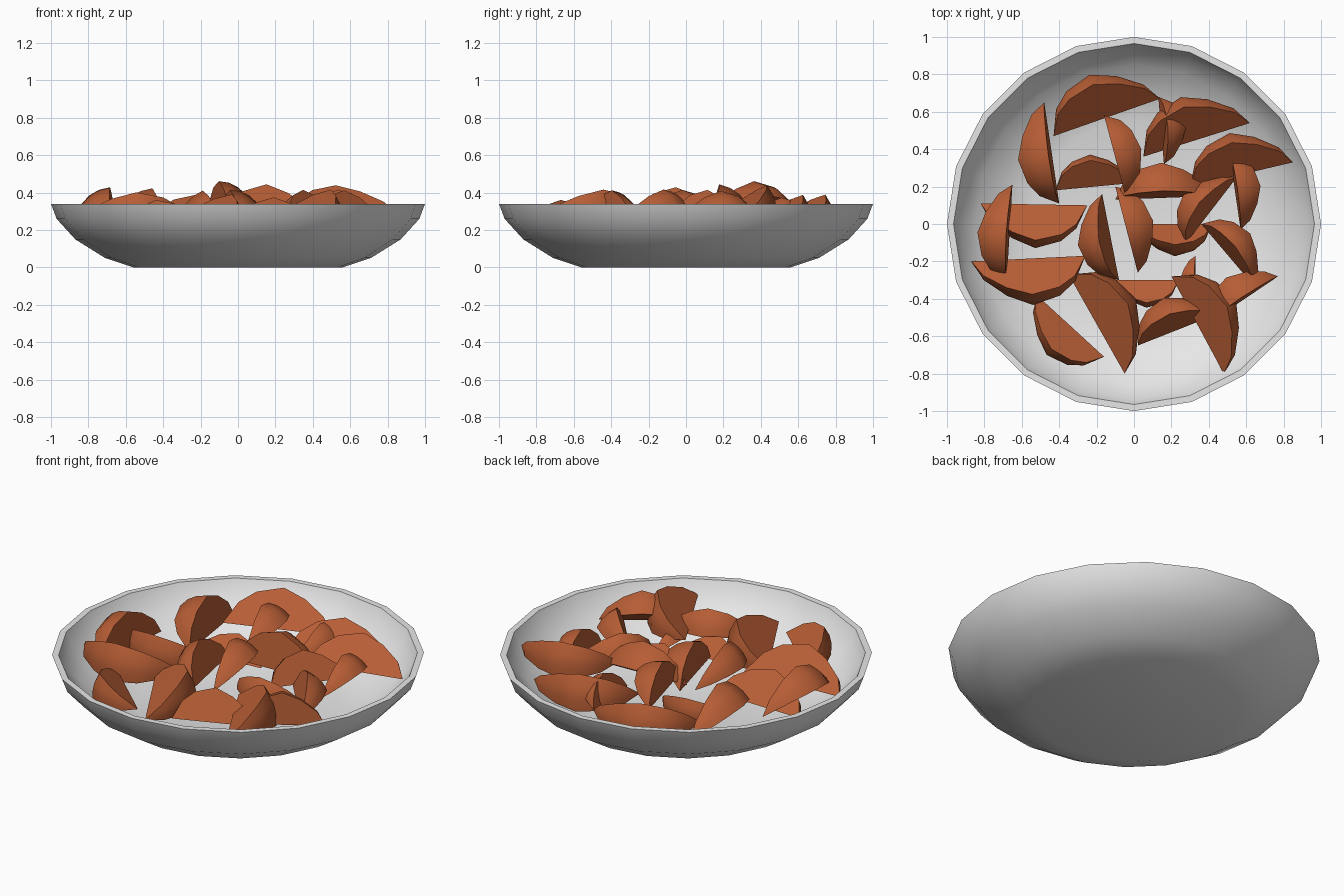
import bpy, bmesh, math
from mathutils import Vector

if "Cube" in bpy.data.objects:
    bpy.data.objects.remove(bpy.data.objects["Cube"])


def material(name, rgb):
    m = bpy.data.materials.new(name)
    m.diffuse_color = (*rgb, 1)
    m.use_nodes = True
    m.node_tree.nodes["Principled BSDF"].inputs["Base Color"].default_value = m.diffuse_color
    return m


WHITE = material("white_china", (0.8, 0.8, 0.8))
BROWN = material("roasted_brown", (0.47, 0.11, 0.035))


def finish(bm, name, mat, angle):
    bmesh.ops.remove_doubles(bm, verts=bm.verts, dist=1e-5)
    bmesh.ops.recalc_face_normals(bm, faces=bm.faces)
    me = bpy.data.meshes.new(name)
    bm.to_mesh(me)
    bm.free()
    ob = bpy.data.objects.new(name, me)
    bpy.context.collection.objects.link(ob)
    me.materials.append(mat)
    bpy.ops.object.select_all(action='DESELECT')
    ob.select_set(True)
    bpy.context.view_layer.objects.active = ob
    bpy.ops.object.shade_smooth_by_angle(angle=math.radians(angle))
    return ob


# Bowl: 20-sided lathe, outside then inside
profile = [(0, 0.0), (0.56, 0.0), (0.71, 0.05), (0.87, 0.15), (0.97, 0.26),
           (1.0, 0.34), (0.965, 0.34), (0.935, 0.27), (0.85, 0.18),
           (0.70, 0.085), (0.55, 0.04), (0, 0.035)]
bm = bmesh.new()
pts = [bm.verts.new((r, 0, z)) for r, z in profile]
edges = [bm.edges.new(p) for p in zip(pts, pts[1:])]
bmesh.ops.spin(bm, geom=pts + edges, cent=(0, 0, 0), axis=(0, 0, 1),
               angle=math.tau, steps=20, use_merge=False)
finish(bm, "bowl", WHITE, 40)

# Wedges: ridge start xy, ridge end xy, ridge height, tilt of the rounded skin
# (skin bulges to the left of the ridge direction)
wedges = [
    (-.43, .47, .14, .67, .23, 15), (.05, .36, .62, .54, .23, 15),
    (.30, .20, .85, .33, .29, 15), (-.40, .11, -.48, .65, .20, 60),
    (-.42, .18, .00, .22, .17, 10), (-.16, .58, -.04, .13, .27, 65),
    (.13, .68, .16, .32, .23, 50), (-.10, .13, .43, .15, .23, 55),
    (.51, .38, .57, -.03, .24, 60), (.28, -.10, .55, .25, .25, 40),
    (.36, .00, .64, -.33, .25, 45), (.42, .00, .00, .00, .17, 25),
    (-.10, .20, .02, -.26, .22, 65), (-.08, -.30, -.17, .16, .23, 45),
    (-.68, -.30, -.65, .21, .22, 60), (-.25, .10, -.82, .11, .22, 10),
    (-.26, -.17, -.87, -.20, .24, 15), (-.16, -.71, -.52, -.38, .24, 12),
    (-.35, -.27, -.05, -.80, .24, 12), (.24, -.30, -.12, -.30, .18, 10),
    (.02, -.65, .45, -.48, .21, 35), (.20, -.28, .48, -.80, .26, 15),
    (.40, -.53, .77, -.28, .23, 60), (.33, -.42, .33, -.17, .18, 60),
]
# Skin outline: fraction along the ridge, depth as a fraction of ridge length
outline = [(0, 0), (0.10, 0.22), (0.24, 0.34), (0.48, 0.41), (0.70, 0.32),
           (0.9, 0.17), (1, 0)]
for i, (ax, ay, bx, by, z, tilt) in enumerate(wedges):
    a = Vector((ax, ay, z))
    along = Vector((bx, by, z)) - a
    size = along.length
    side = Vector((0, 0, 1)).cross(along.normalized())
    bm = bmesh.new()
    rows = []
    for da in (-25, -8, 8, 25):
        t = math.radians(tilt + da)
        out = side * math.cos(t) + Vector((0, 0, math.sin(t)))
        rows.append([bm.verts.new(a + along * f + out * d * size) for f, d in outline])
    for r0, r1 in zip(rows, rows[1:]):
        for k in range(len(outline) - 1):
            bm.faces.new((r0[k], r0[k + 1], r1[k + 1], r1[k]))
    bm.faces.new(rows[0])      # the two flat cut sides
    bm.faces.new(rows[-1])
    bmesh.ops.dissolve_degenerate(bm, dist=1e-5, edges=bm.edges)
    finish(bm, f"potato_wedge_{i + 1}", BROWN, 45)
